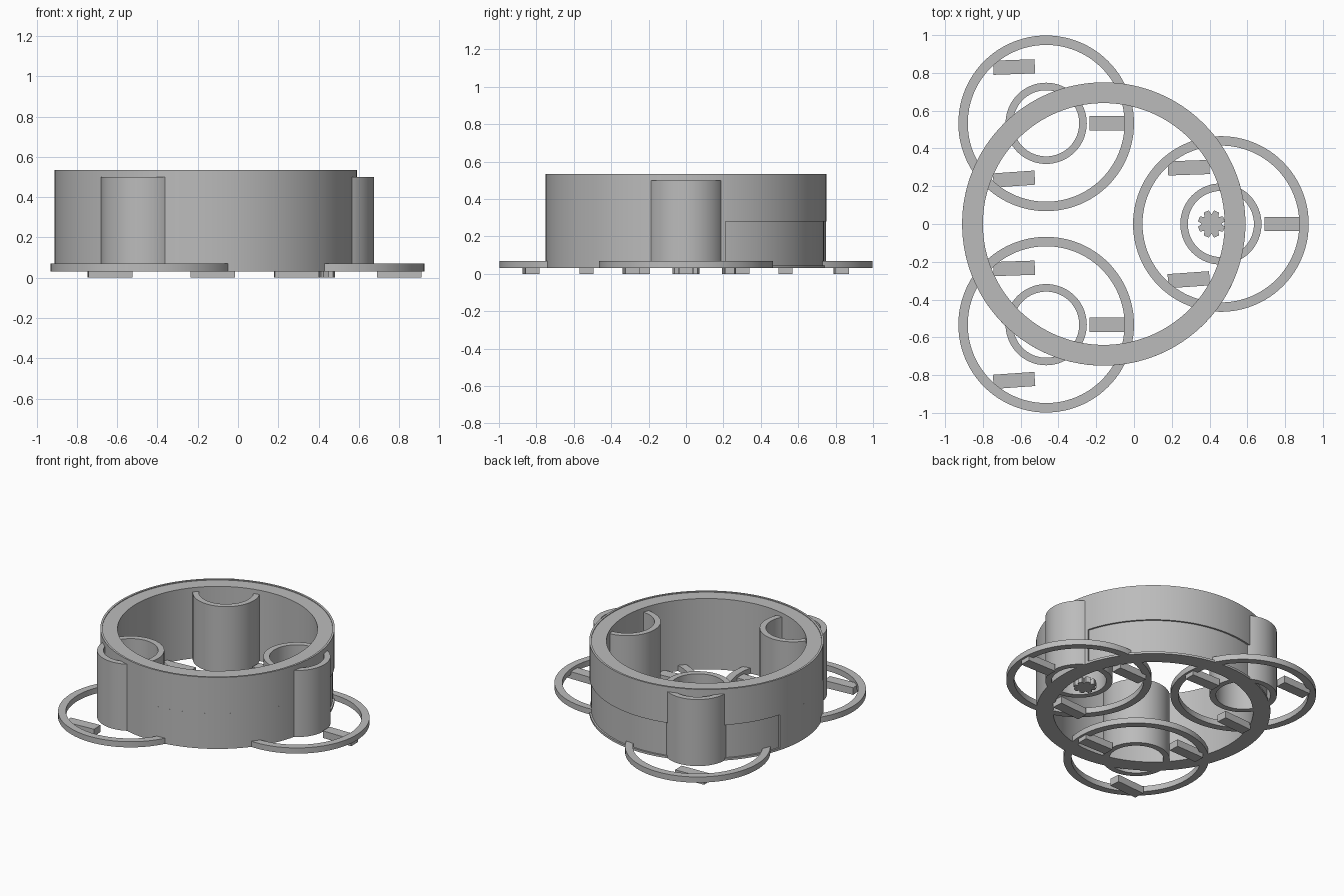
import bpy, bmesh
from math import radians, cos, sin, pi

cube = bpy.data.objects.get("Cube")
if cube:
    bpy.data.objects.remove(cube, do_unlink=True)

grey = bpy.data.materials.new("plain_grey")
grey.use_nodes = True
grey.diffuse_color = (0.5, 0.5, 0.5, 1)
grey.node_tree.nodes["Principled BSDF"].inputs["Base Color"].default_value = (0.5, 0.5, 0.5, 1)


def finish(name, bm, smooth=True):
    bmesh.ops.recalc_face_normals(bm, faces=bm.faces)
    mesh = bpy.data.meshes.new(name)
    bm.to_mesh(mesh)
    bm.free()
    mesh.materials.append(grey)
    obj = bpy.data.objects.new(name, mesh)
    bpy.context.collection.objects.link(obj)
    if smooth:
        bpy.ops.object.select_all(action='DESELECT')
        obj.select_set(True)
        bpy.context.view_layer.objects.active = obj
        bpy.ops.object.shade_smooth_by_angle(angle=radians(30))
    return obj


def tube(name, center, inner, outer, low, high, start=0, end=360, steps=96):
    """Rectangular section swept around a vertical axis, fully or along an arc."""
    closed = end - start == 360
    bm = bmesh.new()
    section = [(inner, low), (outer, low), (outer, high), (inner, high)]
    loops = []
    for i in range(steps if closed else steps + 1):
        a = radians(start + (end - start) * i / steps)
        loops.append([bm.verts.new((center[0] + r * cos(a), center[1] + r * sin(a), z))
                      for r, z in section])
    pairs = list(zip(loops, loops[1:]))
    if closed:
        pairs.append((loops[-1], loops[0]))
    else:
        bm.faces.new(loops[0])
        bm.faces.new(loops[-1])
    for p, q in pairs:
        for k in range(4):
            n = (k + 1) % 4
            bm.faces.new((p[k], p[n], q[n], q[k]))
    return finish(name, bm)


def prism(name, outline, low, high):
    """Flat outline extruded upward."""
    bm = bmesh.new()
    face = bm.faces.new([bm.verts.new((x, y, low)) for x, y in outline])
    top = bmesh.ops.extrude_face_region(bm, geom=[face])["geom"]
    verts = [v for v in top if isinstance(v, bmesh.types.BMVert)]
    bmesh.ops.translate(bm, verts=verts, vec=(0, 0, high - low))
    return finish(name, bm, smooth=False)


def foot(name, x, y, length, width, tilt):
    c, s = cos(radians(tilt)), sin(radians(tilt))
    corners = [(-1, -1), (1, -1), (1, 1), (-1, 1)]
    outline = [(x + c * i * length / 2 - s * j * width / 2,
                y + s * i * length / 2 + c * j * width / 2) for i, j in corners]
    prism(name, outline, 0, 0.05)


# Main wall with a thin sleeve that leaves a shallow recess along the back
HUB = (-0.16, 0)
tube("main_wall", HUB, 0.64, 0.738, 0.03, 0.53, steps=128)
tube("sleeve_upper", HUB, 0.736, 0.75, 0.28, 0.535, steps=128)
tube("sleeve_lower", HUB, 0.736, 0.75, 0.045, 0.28, start=163.7, end=376.3)
tube("bottom_lip", HUB, 0.736, 0.75, 0.03, 0.045, steps=128)

# Three pods: flat ring, open cylinder and three feet each
pods = {"right": (0.46, 0), "back": (-0.465, 0.533), "front": (-0.465, -0.533)}
for side, (x, y) in pods.items():
    tube(side + "_flat_ring", (x, y), 0.415, 0.465, 0.03, 0.07)
    tube(side + "_cylinder", (x, y), 0.175, 0.215, 0.03, 0.5, steps=64)
    foot(side + "_outer_foot", x + 0.34, y, 0.22, 0.075, 0)
    foot(side + "_upper_foot", x - 0.17, y + 0.298, 0.22, 0.075, 2)
    foot(side + "_lower_foot", x - 0.17, y - 0.295, 0.22, 0.075, 4)

# Small toothed knob under the right pod
teeth = 8
knob = []
for i in range(teeth):
    mid = 2 * pi * (i + 0.5) / teeth
    for r, d in ((0.053, -0.36), (0.073, -0.2), (0.073, 0.2), (0.053, 0.36)):
        knob.append((0.41 + r * cos(mid + d), r * sin(mid + d)))
prism("toothed_knob", knob, 0, 0.04)
